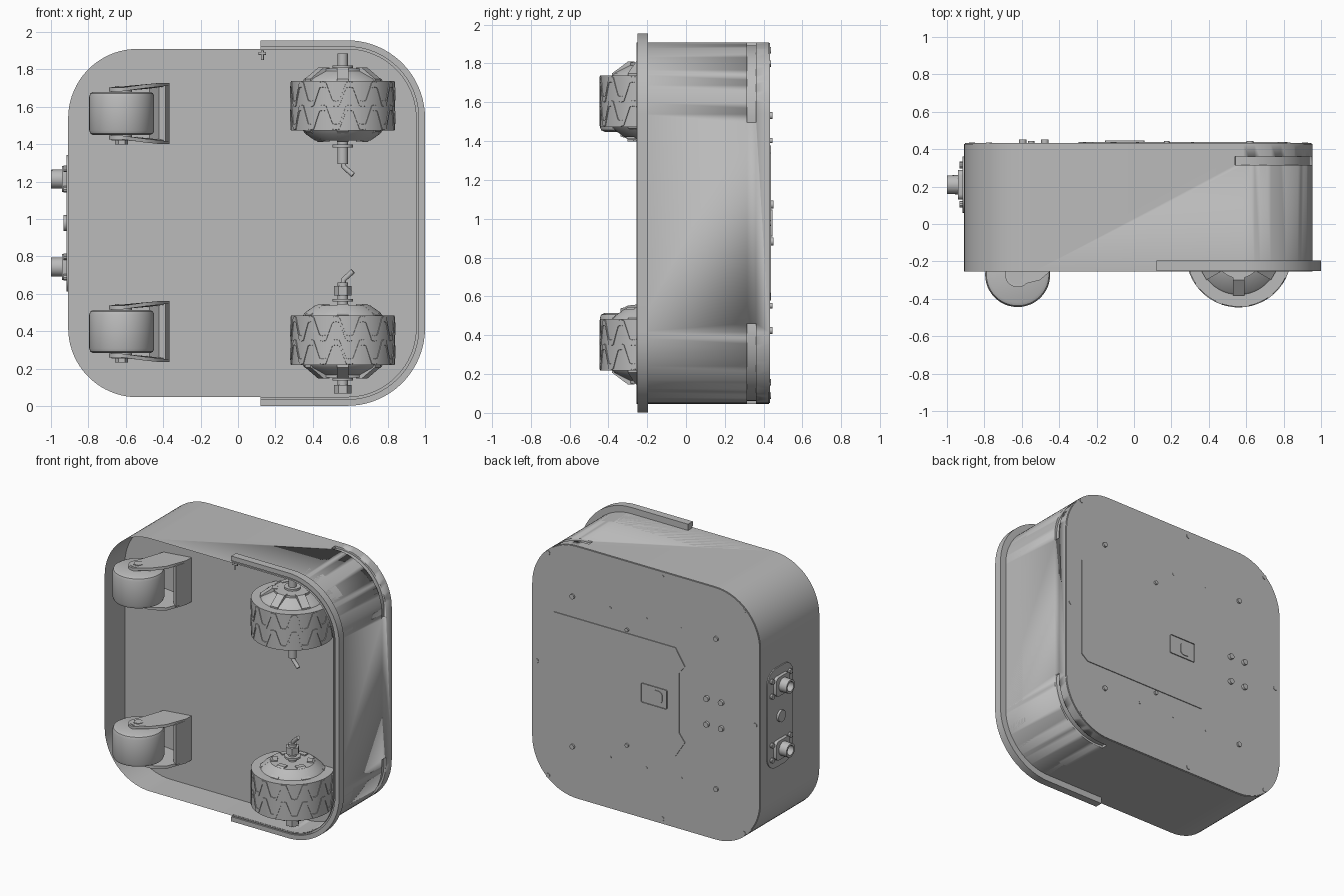
import bpy, bmesh
from math import sin, cos, pi, radians
from mathutils import Matrix, Vector

if "Cube" in bpy.data.objects:
    bpy.data.objects.remove(bpy.data.objects["Cube"])

GREY = (0.5, 0.5, 0.5, 1)
mat = bpy.data.materials.new("plain grey")
mat.use_nodes = True
mat.diffuse_color = GREY
mat.node_tree.nodes["Principled BSDF"].inputs["Base Color"].default_value = GREY

CX, CZ, HALF, RAD = 0.023, 0.978, 0.931, 0.37
FRONT, FLOOR, BACK = -0.255, -0.02, 0.427


def finish(name, bm, matrix=None):
    if matrix:
        bm.transform(matrix)
    bmesh.ops.recalc_face_normals(bm, faces=bm.faces)
    me = bpy.data.meshes.new(name)
    bm.to_mesh(me)
    bm.free()
    ob = bpy.data.objects.new(name, me)
    bpy.context.collection.objects.link(ob)
    me.materials.append(mat)
    bpy.ops.object.select_all(action='DESELECT')
    ob.select_set(True)
    bpy.context.view_layer.objects.active = ob
    bpy.ops.object.shade_smooth_by_angle(angle=radians(32))
    return ob


def place(axis, a, b, t):
    return {'x': (t, a, b), 'y': (a, t, b), 'z': (a, b, t)}[axis]


def add_prism(bm, pts, axis, lo, hi):
    rings = [[bm.verts.new(place(axis, a, b, t)) for a, b in pts] for t in (lo, hi)]
    n = len(pts)
    caps = [bm.faces.new(rings[0]), bm.faces.new(rings[1][::-1])]
    for i in range(n):
        j = (i + 1) % n
        bm.faces.new((rings[0][i], rings[1][i], rings[1][j], rings[0][j]))
    return caps


def prism(name, pts, axis, lo, hi, matrix=None):
    bm = bmesh.new()
    add_prism(bm, pts, axis, lo, hi)
    return finish(name, bm, matrix)


def circle(a, b, r, n=24, start=0.0, sweep=2 * pi, closed=True):
    steps = n if closed else n - 1
    return [(a + r * cos(start + sweep * i / steps), b + r * sin(start + sweep * i / steps))
            for i in range(n)]


def rounded(a, b, ha, hb, r, n=12):
    pts = []
    for k, (sa, sb) in enumerate(((1, 1), (-1, 1), (-1, -1), (1, -1))):
        pts += circle(a + sa * (ha - r), b + sb * (hb - r), r, n, k * pi / 2, pi / 2, False)
    return pts


def body_outline(off=0.0):
    return rounded(CX, CZ, HALF + off, HALF + off, RAD + off, 20)


def lathe(name, profile, matrix, n=48):
    bm = bmesh.new()
    vs = [bm.verts.new((r, 0, z)) for r, z in profile]
    es = [bm.edges.new(p) for p in zip(vs, vs[1:])]
    bmesh.ops.spin(bm, geom=vs + es, axis=(0, 0, 1), cent=(0, 0, 0), angle=2 * pi, steps=n)
    bmesh.ops.remove_doubles(bm, verts=bm.verts, dist=1e-5)
    return finish(name, bm, matrix)


def tube(name, pts, r, matrix=None):
    cu = bpy.data.curves.new(name, 'CURVE')
    cu.dimensions, cu.bevel_depth, cu.use_fill_caps = '3D', r, True
    sp = cu.splines.new('POLY')
    sp.points.add(len(pts) - 1)
    for p, co in zip(sp.points, pts):
        p.co = (*co, 1)
    ob = bpy.data.objects.new(name, cu)
    bpy.context.collection.objects.link(ob)
    cu.materials.append(mat)
    if matrix:
        ob.matrix_world = matrix


# Housing: solid rounded block with an open tray at the front
bm = bmesh.new()
front = add_prism(bm, body_outline(), 'y', FRONT, BACK)[0]
bmesh.ops.inset_region(bm, faces=[front], thickness=0.012)
bmesh.ops.translate(bm, verts=front.verts, vec=(0, FLOOR - FRONT, 0))
housing = finish("housing", bm)
prism("back_plate", body_outline(-0.004), 'y', BACK - 0.01, BACK + 0.006)

# Slots round the two left corners
for label, s in (("upper", 1), ("lower", -1)):
    c = (CX + HALF - RAD, CZ + s * (HALF - RAD))
    a0 = -0.12 if s > 0 else -pi / 2 - 0.12
    arc = [circle(*c, r, 24, a0, pi / 2 + 0.24, False) for r in (RAD - 0.015, RAD + 0.05)]
    cutter = prism(label + "_slot_cutter", arc[0] + arc[1][::-1], 'y', 0.315, 0.36)
    cutter.hide_render = True
    cutter.hide_set(True)
    cut = housing.modifiers.new("slot", 'BOOLEAN')
    cut.object, cut.solver = cutter, 'EXACT'
for mod in list(housing.modifiers):
    bpy.context.view_layer.objects.active = housing
    if mod.type == 'BOOLEAN':
        bpy.ops.object.modifier_apply(modifier=mod.name)
for ob in [o for o in bpy.data.objects if o.name.endswith("cutter")]:
    bpy.data.objects.remove(ob)


# Bumper rail round the left half, with a raised outer lip
def half_rail(off):
    arcs = [circle(CX + HALF - RAD, CZ + s * (HALF - RAD), RAD + off, 20,
                   0 if s > 0 else -pi / 2, pi / 2, False) for s in (-1, 1)]
    return [(0.12, CZ - HALF - off)] + arcs[0] + arcs[1] + [(0.12, CZ + HALF + off)]


prism("bumper", half_rail(0.046) + half_rail(-0.002)[::-1], 'y', -0.24, -0.195)
prism("bumper_lip", half_rail(0.046) + half_rail(0.012)[::-1], 'y', -0.25, -0.235)
tube("latch_pin", [(0.13, -0.22, 1.9), (0.13, -0.22, 1.85)], 0.008)
tube("latch_arm", [(0.11, -0.22, 1.885), (0.15, -0.22, 1.885)], 0.008)


# Drive wheels, mirrored top to bottom
def tread(name, z0, matrix, n=96):
    bm = bmesh.new()
    rings = []
    for i in range(n):
        a = 2 * pi * i / n
        z = z0 + 0.065 * max(-0.8, min(0.8, sin(12 * a) * 1.05))
        rings.append([bm.verts.new((r * cos(a), r * sin(a), z + d))
                      for r, d in ((0.27, -0.017), (0.281, -0.014), (0.281, 0.014), (0.27, 0.017))])
    for p, q in zip(rings, rings[1:] + rings[:1]):
        for k in range(4):
            bm.faces.new((p[k], q[k], q[(k + 1) % 4], p[(k + 1) % 4]))
    finish(name, bm, matrix)


for label, s in (("upper", 1), ("lower", -1)):
    m = Matrix.Translation((0.56, -0.165, CZ + s * 0.627)) @ Matrix.Diagonal((1, 1, s, 1))
    lathe(label + "_tire", [(0.2, -0.133), (0.277, -0.133), (0.277, 0.133), (0.2, 0.133)], m, 64)
    for k, z in enumerate((-0.062, 0.062)):
        tread(f"{label}_tread_{k + 1}", z, m)
    lathe(label + "_hub", [(0, -0.185), (0.15, -0.185), (0.2, -0.15), (0.215, -0.13), (0.215, 0.13),
                           (0.205, 0.145), (0.125, 0.185), (0.125, 0.2), (0, 0.2)], m)
    bm = bmesh.new()
    for i in range(6):
        before = set(bm.verts)
        for side in ((0.1, 0.2), (-0.1, -0.19)):
            z0, z1 = side
            add_prism(bm, [(0.1, z0), (0.216, z0), (0.216, z1 * 0.72), (0.135, z1 * 1.02),
                           (0.1, z1 * 1.02)], 'y', -0.03, 0.03)
        bmesh.ops.rotate(bm, verts=[v for v in bm.verts if v not in before],
                         matrix=Matrix.Rotation(i * pi / 3 + pi / 6, 3, 'Z'))
    finish(label + "_hub_ribs", bm, m)
    prism(label + "_axle", circle(0, 0, 0.028, 16), 'z', -0.31, 0.28, m)
    for k, z in enumerate((-0.215, 0.208)):
        prism(f"{label}_washer_{k + 1}", circle(0, 0, 0.055), 'z', z - 0.007, z + 0.007, m)
    if s < 0:
        for k, (z0, z1) in enumerate(((-0.29, -0.24), (0.24, 0.285))):
            prism(f"axle_nut_{k + 1}", circle(0, 0, 0.048, 6), 'z', z0, z1, m)
    tube(label + "_cable", [(0, 0, -0.29), (0.005, 0, -0.325), (0.055, -0.01, -0.37)], 0.014, m)

# Casters
for label, z in (("upper", 1.564), ("lower", 0.398)):
    m = Matrix.Translation((-0.622, -0.27, z))
    lathe(label + "_caster_wheel", [(0, -0.116), (0.15, -0.116), (0.167, -0.108), (0.174, -0.09),
                                    (0.174, 0.09), (0.167, 0.108), (0.15, 0.116), (0, 0.116)], m)
    for k, s in enumerate((-1, 1)):
        arm = circle(0, 0, 0.068, 14, pi * 0.75, pi, False)
        arm += [(0.12, -0.03), (0.2, 0.04), (0.257, 0.19), (0.257, 0.25), (0.03, 0.25)]
        bm = bmesh.new()
        add_prism(bm, arm, 'z', s * 0.118, s * 0.138)
        for v in bm.verts:
            v.co.z += s * 0.025 * max(0, min(1, v.co.x / 0.18))
        finish(f"{label}_fork_arm_{k + 1}", bm, m)
    prism(label + "_fork_bridge", [(0.2, 0.12), (0.235, 0.1), (0.257, 0.19), (0.257, 0.25), (0.15, 0.25)],
          'z', -0.15, 0.15, m)
    prism(label + "_caster_bolt", circle(0, 0, 0.035, 6), 'z', -0.165, 0.148, m)
    prism(label + "_caster_bolt_collar", circle(0, 0, 0.055), 'z', -0.145, 0.142, m)

# Back hatch, handle and fasteners
hatch = [(0.77, 0.4), (-0.22, 0.4), (-0.297, 0.28), (-0.25, 0.22)]
hatch = hatch + [(x, -z) for x, z in hatch[::-1]] + [(0.82, -0.36), (0.82, 0.36)]
prism("back_hatch", [(x, CZ + z) for x, z in hatch], 'y', 0.42, 0.439)
bm = bmesh.new()
face = add_prism(bm, rounded(-0.05, CZ, 0.105, 0.07, 0.008, 3), 'y', 0.43, 0.446)[1]
bmesh.ops.inset_region(bm, faces=[face], thickness=0.02)
bmesh.ops.translate(bm, verts=face.verts, vec=(0, -0.012, 0))
finish("hatch_handle", bm)
prism("handle_tab", rounded(-0.075, CZ, 0.04, 0.045, 0.03), 'y', 0.43, 0.444)


def studs(name, spots, r, y, n=12):
    bm = bmesh.new()
    for x, z in spots:
        add_prism(bm, circle(x, CZ + z, r, n), 'y', 0.42, y)
    finish(name, bm)


sides = (-1, 1)
studs("edge_screws", [(CX + a * 0.797, b * 0.82) for a in sides for b in sides]
      + [(CX + a * 0.89, 0) for a in sides] + [(-0.11, b * 0.89) for b in sides], 0.016, 0.437)
studs("frame_screws", [(x, b * 0.553) for x in (0.62, -0.55) for b in sides], 0.018, 0.445)
studs("hatch_screws", [(0.175, b * 0.425) for b in sides], 0.014, 0.445)
studs("small_pins", [(x, b * 0.55) for x in (0.313, 0.02, -0.265) for b in sides], 0.008, 0.435)
studs("status_buttons", [(x, b * 0.095) for x in (-0.476, -0.595) for b in sides], 0.02, 0.452, 16)

# Connector panel on the right side
PX, PY = CX - HALF, 0.21
prism("connector_panel", rounded(PY, CZ, 0.15, 0.365, 0.1), 'x', PX - 0.008, PX + 0.01)
for label, z in (("upper", CZ + 0.235), ("lower", CZ - 0.235)):
    prism(label + "_connector_flange", rounded(PY, z, 0.08, 0.07, 0.03, 5), 'x', PX - 0.032, PX)
    lathe(label + "_connector", [(0, 0.03), (0.035, 0.03), (0.035, 0.092), (0.05, 0.092), (0.052, 0.0)],
          Matrix.Translation((PX, PY, z)) @ Matrix.Rotation(-pi / 2, 4, 'Y'), 24)
    for k, (a, b) in enumerate([(a, b) for a in sides for b in sides]):
        prism(f"{label}_connector_screw_{k + 1}", circle(PY + a * 0.105, z + b * 0.055, 0.018, 10),
              'x', PX - 0.026, PX)
prism("panel_button", circle(PY, CZ, 0.043), 'x', PX - 0.024, PX)
